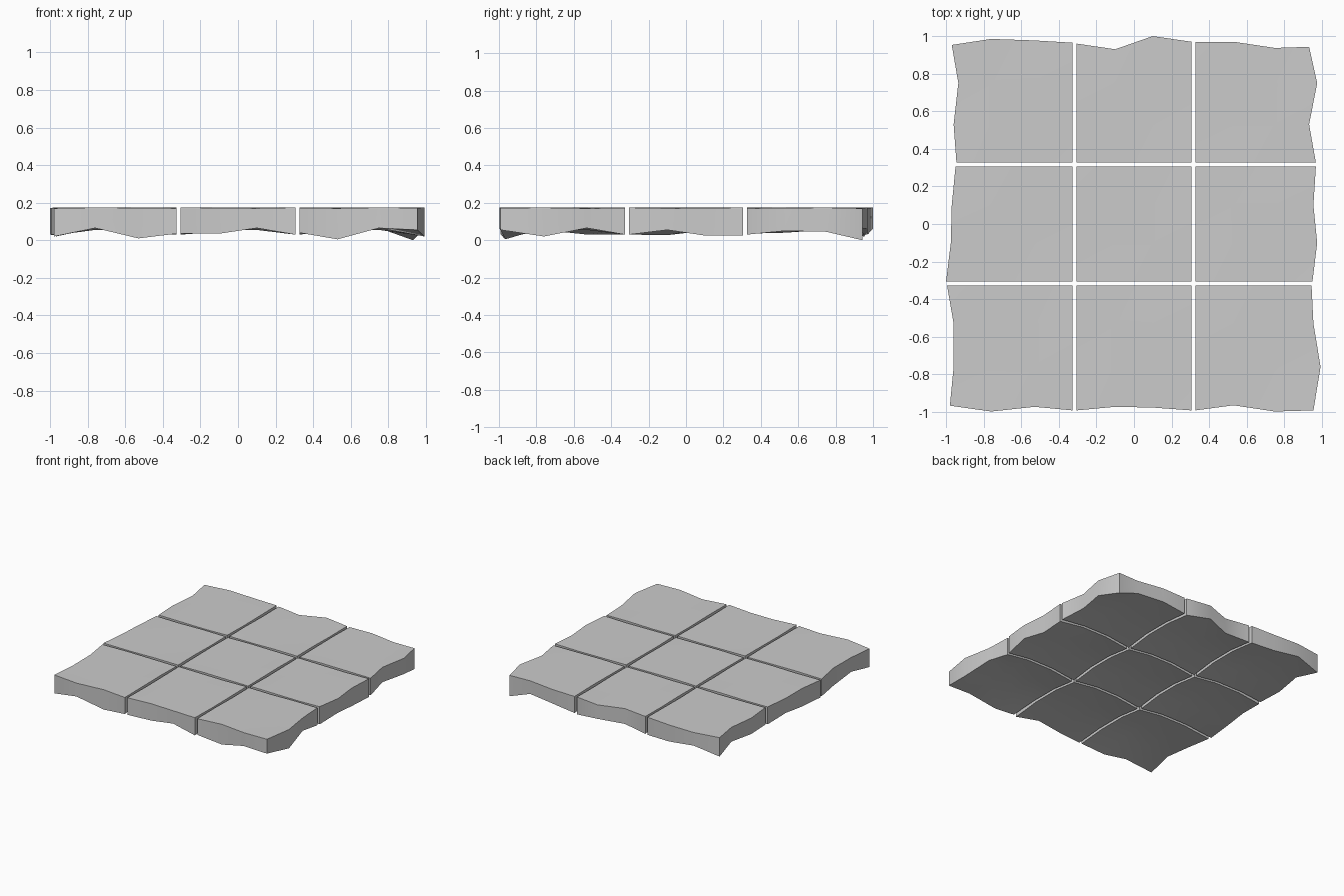
import bpy, bmesh, math

# Shared grid stations: three tiles with four stations each
T = [-0.97, -0.76, -0.53, -0.327, -0.305, -0.10, 0.10, 0.305, 0.327, 0.53, 0.75, 0.94]

# Ragged outline of the slab, one offset per station
LEFT = [-0.98, -0.96, -0.96, -0.995, -1.0, -0.975, -0.97, -0.95, -0.945, -0.96, -0.935, -0.97]
RIGHT = [0.955, 0.993, 0.955, 0.945, 0.95, 0.975, 0.955, 0.968, 0.968, 0.932, 0.975, 0.932]
FRONT = [-0.967, -0.998, -0.973, -0.992, -0.992, -0.973, -0.977, -0.992, -0.992, -0.965, -0.998, -0.992]
BACK = [0.953, 0.985, 0.977, 0.965, 0.96, 0.93, 1.0, 0.97, 0.97, 0.97, 0.937, 0.943]

# Height of the chipped lower rim along each side
Z_LEFT = [0.02, 0.055, 0.03, 0.03, 0.03, 0.027, 0.05, 0.03, 0.035, 0.04, 0.055, 0.02]
Z_RIGHT = [0.055, 0.02, 0.065, 0.03, 0.03, 0.055, 0.025, 0.025, 0.03, 0.05, 0.045, 0.0]
Z_FRONT = [0.02, 0.065, 0.01, 0.035, 0.035, 0.035, 0.065, 0.03, 0.04, 0.005, 0.065, 0.055]
Z_BACK = [0.02, 0.065, 0.035, 0.03, 0.03, 0.045, 0.06, 0.03, 0.035, 0.06, 0.065, 0.0]
LAST = 11
GAP = (3, 4, 7, 8)  # stations that border a joint


def point(i, j, top):
    x = LEFT[j] if i == 0 else RIGHT[j] if i == LAST else T[i]
    y = FRONT[i] if j == 0 else BACK[i] if j == LAST else T[j]
    if top:
        return x, y, 0.172 + 0.002 * ((i * 2 + j) % 3 - 1)
    if j in (0, LAST):
        z = Z_FRONT[i] if j == 0 else Z_BACK[i]
    elif i in (0, LAST):
        z = Z_LEFT[j] if i == 0 else Z_RIGHT[j]
    else:  # hollow underside, lowest at the tile corners
        z = (0.065, 0.055, 0.03)[(i in GAP) + (j in GAP)]
    return x, y, z


def make_tile(col, row):
    bm = bmesh.new()
    grids = [[[bm.verts.new(point(col * 3 + col + a, row * 3 + row + b, top))
               for b in range(4)] for a in range(4)] for top in (False, True)]
    low, high = grids
    # Top and underside
    for g in grids:
        for a in range(3):
            for b in range(3):
                bm.faces.new((g[a][b], g[a + 1][b], g[a + 1][b + 1], g[a][b + 1]))
    # Side walls
    ring = ([(a, 0) for a in range(3)] + [(3, b) for b in range(3)]
            + [(a, 3) for a in (3, 2, 1)] + [(0, b) for b in (3, 2, 1)])
    for (a, b), (c, d) in zip(ring, ring[1:] + ring[:1]):
        bm.faces.new((low[a][b], low[c][d], high[c][d], high[a][b]))
    bmesh.ops.recalc_face_normals(bm, faces=bm.faces)
    # Smooth surfaces with sharp rims
    for f in bm.faces:
        f.smooth = True
    for e in bm.edges:
        e.smooth = e.calc_face_angle(0) < math.radians(40)
    name = f"floor_tile_{row + 1}_{col + 1}"
    mesh = bpy.data.meshes.new(name)
    bm.to_mesh(mesh)
    bm.free()
    bpy.context.collection.objects.link(bpy.data.objects.new(name, mesh))


# Three by three tiles
for row in range(3):
    for col in range(3):
        make_tile(col, row)
